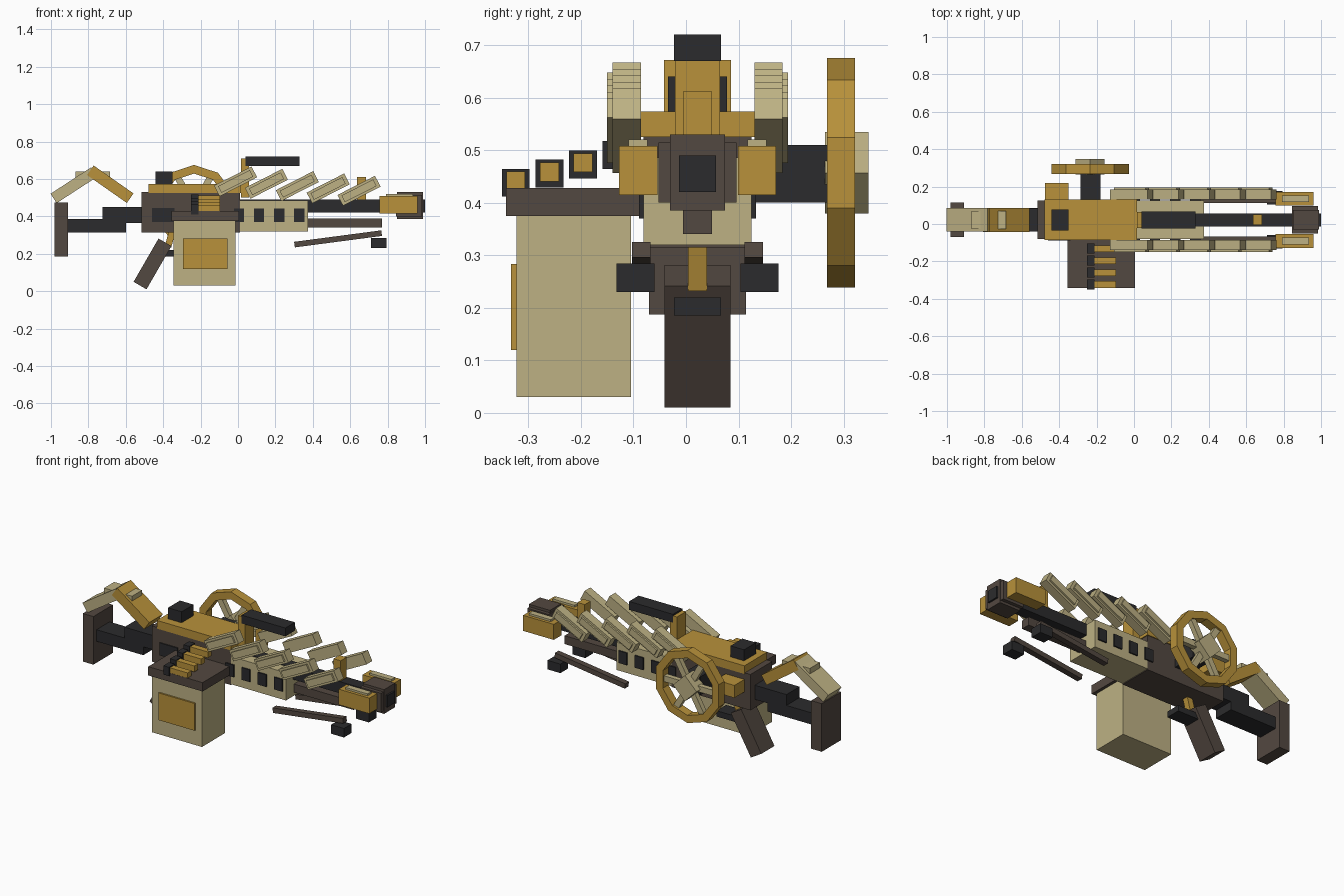
import bpy, bmesh
from math import sin, cos, pi, radians
from mathutils import Matrix, Vector

if "Cube" in bpy.data.objects:
    bpy.data.objects.remove(bpy.data.objects["Cube"])


def material(name, rgb):
    m = bpy.data.materials.new(name)
    m.use_nodes = True
    m.diffuse_color = (*rgb, 1)
    m.node_tree.nodes["Principled BSDF"].inputs["Base Color"].default_value = (*rgb, 1)
    return m


BRASS = material("brass", (0.48, 0.285, 0.043))
CREAM = material("cream", (0.51, 0.44, 0.23))
BROWN = material("dark_brown", (0.086, 0.065, 0.052))
BLACK = material("black", (0.024, 0.024, 0.026))
MID = 0.022  # centre line of the body in y


def finish(name, bm, mat):
    bmesh.ops.recalc_face_normals(bm, faces=bm.faces)
    me = bpy.data.meshes.new(name)
    bm.to_mesh(me)
    bm.free()
    me.materials.append(mat)
    ob = bpy.data.objects.new(name, me)
    bpy.context.collection.objects.link(ob)
    return ob


def box(name, mat, x, y, z, tilt=0):
    """Box from (min, max) ranges, tilted up towards +x by degrees about its centre."""
    bm = bmesh.new()
    bmesh.ops.create_cube(bm, size=1)
    size = [r[1] - r[0] for r in (x, y, z)]
    ctr = [(r[0] + r[1]) / 2 for r in (x, y, z)]
    bm.transform(Matrix.Translation(ctr) @ Matrix.Rotation(radians(-tilt), 4, "Y")
                 @ Matrix.Diagonal((*size, 1)))
    return finish(name, bm, mat)


def span(c, length):
    return (c - length / 2, c + length / 2)


def mid(width):
    return span(MID, width)


# Stock
box("butt_plate", BROWN, (-0.98, -0.91), mid(0.184), (0.187, 0.475))
box("stock_bar_low", BLACK, (-0.91, -0.6), mid(0.124), (0.315, 0.385))
box("stock_bar_high", BLACK, (-0.725, -0.5), mid(0.124), (0.365, 0.45))
box("stock_rear_arm", CREAM, span(-0.877, 0.26), mid(0.126), span(0.567, 0.06), 33)
box("stock_front_arm", BRASS, span(-0.683, 0.26), mid(0.128), span(0.572, 0.062), -35)
box("stock_arm_joint", CREAM, (-0.87, -0.685), mid(0.095), (0.605, 0.64))

# Receiver
box("receiver", BROWN, (-0.515, 0.01), mid(0.206), (0.315, 0.53))
box("top_cover", BRASS, (-0.478, 0.015), mid(0.216), (0.525, 0.574))
box("rear_sight", BLACK, (-0.44, -0.35), mid(0.113), (0.574, 0.64))
box("side_port", BLACK, (-0.46, -0.34), (-0.088, -0.07), (0.37, 0.445))
box("side_lug", BRASS, (-0.475, -0.35), (0.12, 0.22), (0.415, 0.49))

# Grip and trigger
box("grip", BROWN, span(-0.457, 0.267), mid(0.125), span(0.146, 0.08), 60)
box("trigger_guard", BLACK, (-0.4, -0.25), mid(0.09), (0.185, 0.22))
box("trigger", BRASS, (-0.38, -0.345), mid(0.036), (0.235, 0.325), -15)

# Ammunition box
box("ammo_box", CREAM, (-0.345, -0.013), (-0.323, -0.105), (0.03, 0.38))
box("ammo_box_panel", BRASS, (-0.295, -0.055), (-0.333, -0.323), (0.12, 0.283))
box("ammo_box_lid", BROWN, (-0.355, 0.005), (-0.343, -0.075), (0.375, 0.428))

# Belt of cartridges rising into the receiver
for i in range(4):
    y, z = -0.324 + 0.064 * i, 0.438 + 0.0175 * i
    box(f"cartridge_{i}", BRASS, (-0.24, -0.095), span(y, 0.036), span(z + 0.003, 0.036))
    box(f"belt_link_{i}", BLACK, (-0.25, -0.212), span(y, 0.053), span(z, 0.053))

# Handguard with vents
box("handguard", CREAM, (0.01, 0.375), mid(0.206), (0.32, 0.486))
for i in range(4):
    box(f"vent_{i}", BLACK, span(0.005 + 0.1075 * i, 0.055), mid(0.222), (0.37, 0.443))

# Barrel and muzzle
box("barrel", BLACK, (0.0, 0.9), mid(0.07), (0.42, 0.49))
box("gas_tube", BROWN, (0.37, 0.77), mid(0.055), (0.34, 0.39))
box("muzzle_wide", BROWN, (0.845, 0.985), mid(0.148), (0.4, 0.515))
box("muzzle_tall", BROWN, (0.85, 0.99), mid(0.105), (0.385, 0.53))
box("bore", BLACK, (0.9, 1.0), mid(0.07), (0.42, 0.49))

# Sights
box("sight_post", BRASS, (0.015, 0.06), mid(0.085), (0.5, 0.71))
box("sight_tube", BLACK, (0.04, 0.33), mid(0.09), (0.67, 0.72))
box("front_sight", BRASS, (0.637, 0.685), mid(0.055), (0.48, 0.612))

# Parts repeated on both sides
for side, s in (("right", -1), ("left", 1)):
    box(f"{side}_muzzle_block", BRASS, (0.757, 0.96), span(MID + s * 0.113, 0.073), (0.415, 0.508))
    box(f"{side}_muzzle_plate", CREAM, (0.79, 0.935), span(MID + s * 0.113, 0.036), (0.5, 0.52))
    box(f"{side}_bipod_leg", BROWN, span(0.535, 0.47), span(MID + s * 0.107, 0.035),
        span(0.28, 0.03), 7.5)
    box(f"{side}_bipod_foot", BLACK, (0.71, 0.795), span(MID + s * 0.118, 0.072), (0.23, 0.284))
    for i in range(5):
        x, z = -0.013 + 0.165 * i, 0.587 - 0.0125 * i
        box(f"{side}_fin_{i}", CREAM, span(x, 0.225), span(MID + s * 0.135, 0.054),
            span(z, 0.065), 27)
        box(f"{side}_fin_plate_{i}", CREAM, span(x, 0.19), span(MID + s * 0.167, 0.011),
            span(z, 0.04), 27)

# Side wheel: ten-sided rim, spokes, hub and axle
WX, WZ, SIDES = -0.235, 0.457, 10
bm = bmesh.new()
rings = []
for i in range(SIDES):
    a = pi / 2 + 2 * pi * i / SIDES
    rings.append([bm.verts.new((WX + r * cos(a), y, WZ + r * sin(a)))
                  for r, y in ((0.218, 0.268), (0.218, 0.322), (0.172, 0.322), (0.172, 0.268))])
for i in range(SIDES):
    a, b = rings[i], rings[(i + 1) % SIDES]
    for k in range(4):
        n = (k + 1) % 4
        bm.faces.new((a[k], a[n], b[n], b[k]))
finish("wheel_rim", bm, BRASS)
for i in range(3):
    box(f"wheel_spoke_{i}", CREAM, span(WX, 0.37), span(0.295, 0.03), span(WZ, 0.035), 60 * i)
box("wheel_hub", CREAM, span(WX, 0.11), (0.265, 0.347), span(WZ, 0.11), 45)
box("wheel_axle", BLACK, (-0.285, -0.18), (0.1, 0.27), (0.4, 0.51))
